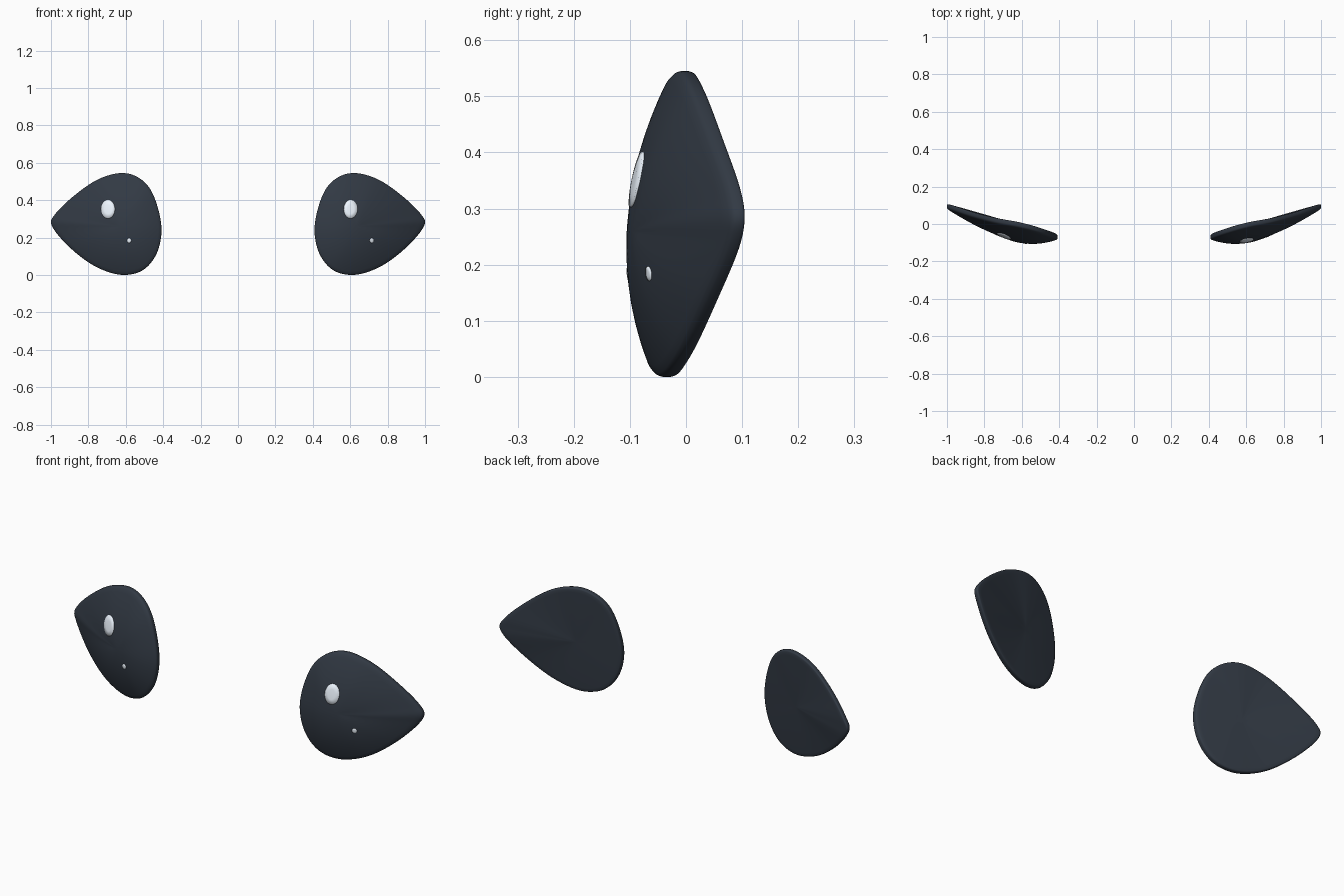
import bpy, bmesh, math
from mathutils import Vector
from mathutils.bvhtree import BVHTree

if "Cube" in bpy.data.objects:
    bpy.data.objects.remove(bpy.data.objects["Cube"])

def material(name, col):
    m = bpy.data.materials.new(name)
    m.diffuse_color = (*col, 1)
    m.use_nodes = True
    m.node_tree.nodes["Principled BSDF"].inputs["Base Color"].default_value = m.diffuse_color
    return m

dark = material("dark_lens", (0.032, 0.042, 0.058))
white = material("highlight", (0.85, 0.92, 1.0))

# Rim of the teardrop: x, mean depth y, z
RIM = [Vector(p) for p in (
    (0.41, -0.07, 0.215), (0.421, -0.062, 0.33), (0.473, -0.043, 0.465),
    (0.54, -0.022, 0.525), (0.62, -0.002, 0.545), (0.74, 0.02, 0.515),
    (0.875, 0.055, 0.425), (0.978, 0.089, 0.325), (1.0, 0.094, 0.285), (0.984, 0.088, 0.243),
    (0.875, 0.04, 0.125), (0.74, -0.004, 0.034), (0.61, -0.034, 0.0),
    (0.51, -0.055, 0.025), (0.442, -0.067, 0.1))]
CENTRE = Vector((0.63, -0.018, 0.26))

def smooth_loop(pts, steps):
    out, n = [], len(pts)
    for i in range(n):
        a, b, c, d = (pts[(i + k) % n] for k in (-1, 0, 1, 2))
        # centripetal spacing keeps the tight tip clean
        k = [0.0]
        for p, q in ((a, b), (b, c), (c, d)):
            k.append(k[-1] + (q - p).length ** 0.5)
        for s in range(steps):
            t = k[1] + (k[2] - k[1]) * s / steps
            L = lambda p, q, i, j: p * ((k[j] - t) / (k[j] - k[i])) + q * ((t - k[i]) / (k[j] - k[i]))
            A1, A2, A3 = L(a, b, 0, 1), L(b, c, 1, 2), L(c, d, 2, 3)
            out.append(L(L(A1, A2, 0, 2), L(A2, A3, 1, 3), 1, 2))
    return out

def finish(bm, name, mat):
    bmesh.ops.recalc_face_normals(bm, faces=bm.faces)
    me = bpy.data.meshes.new(name)
    bm.to_mesh(me)
    bm.free()
    me.polygons.foreach_set("use_smooth", [True] * len(me.polygons))
    me.materials.append(mat)
    ob = bpy.data.objects.new(name, me)
    bpy.context.collection.objects.link(ob)
    return ob

def lens(side, name):
    """Domed teardrop: rings from front centre, over the rim, to back centre."""
    rim = smooth_loop(RIM, 7)
    ts = [0.12, 0.25, 0.38, 0.5, 0.62, 0.74, 0.84, 0.92, 0.975]
    rings = [(t, -0.013 - 0.065 * (1 - t * t)) for t in ts]
    rings += [(0.994, -0.011), (1, -0.006), (1, 0.006), (0.994, 0.011)]
    rings += [(t, 0.013 + 0.006 * (1 - t * t)) for t in reversed(ts)]
    bm = bmesh.new()
    def vert(p, off):
        return bm.verts.new((side * p.x, p.y + off, p.z))
    loops = [[vert(CENTRE.lerp(p, t), off) for p in rim] for t, off in rings]
    front, back = vert(CENTRE, -0.078), vert(CENTRE, 0.019)
    n = len(rim)
    for i in range(n):
        j = (i + 1) % n
        for r, s in zip(loops, loops[1:]):
            bm.faces.new((r[i], r[j], s[j], s[i]))
        bm.faces.new((front, loops[0][j], loops[0][i]))
        bm.faces.new((back, loops[-1][i], loops[-1][j]))
    tree = BVHTree.FromBMesh(bm)
    finish(bm, name, dark)
    return tree

def highlight(tree, name, x, z, rx, rz, lift):
    """Thin oval lying on the front of a lens."""
    bm = bmesh.new()
    n = 32
    def vert(px, pz, up):
        hit = tree.ray_cast(Vector((px, -1, pz)), Vector((0, 1, 0)))[0]
        return bm.verts.new((px, hit.y - up, pz))
    loops = [[vert(x + f * rx * math.cos(math.tau * i / n), z + f * rz * math.sin(math.tau * i / n), up)
              for i in range(n)] for f, up in ((1, -0.001), (0.97, lift * 0.7), (0.5, lift))]
    for r, s in zip(loops, loops[1:]):
        for i in range(n):
            j = (i + 1) % n
            bm.faces.new((r[i], r[j], s[j], s[i]))
    bm.faces.new(loops[-1])
    finish(bm, name, white)

# Lenses mirror; highlights sit on the same side of both
for side, label, big_x, small_x in ((1, "right", 0.602, 0.715), (-1, "left", -0.695, -0.582)):
    tree = lens(side, label + "_eye_lens")
    highlight(tree, label + "_large_highlight", big_x, 0.352, 0.037, 0.05, 0.005)
    highlight(tree, label + "_small_highlight", small_x, 0.184, 0.011, 0.013, 0.003)
